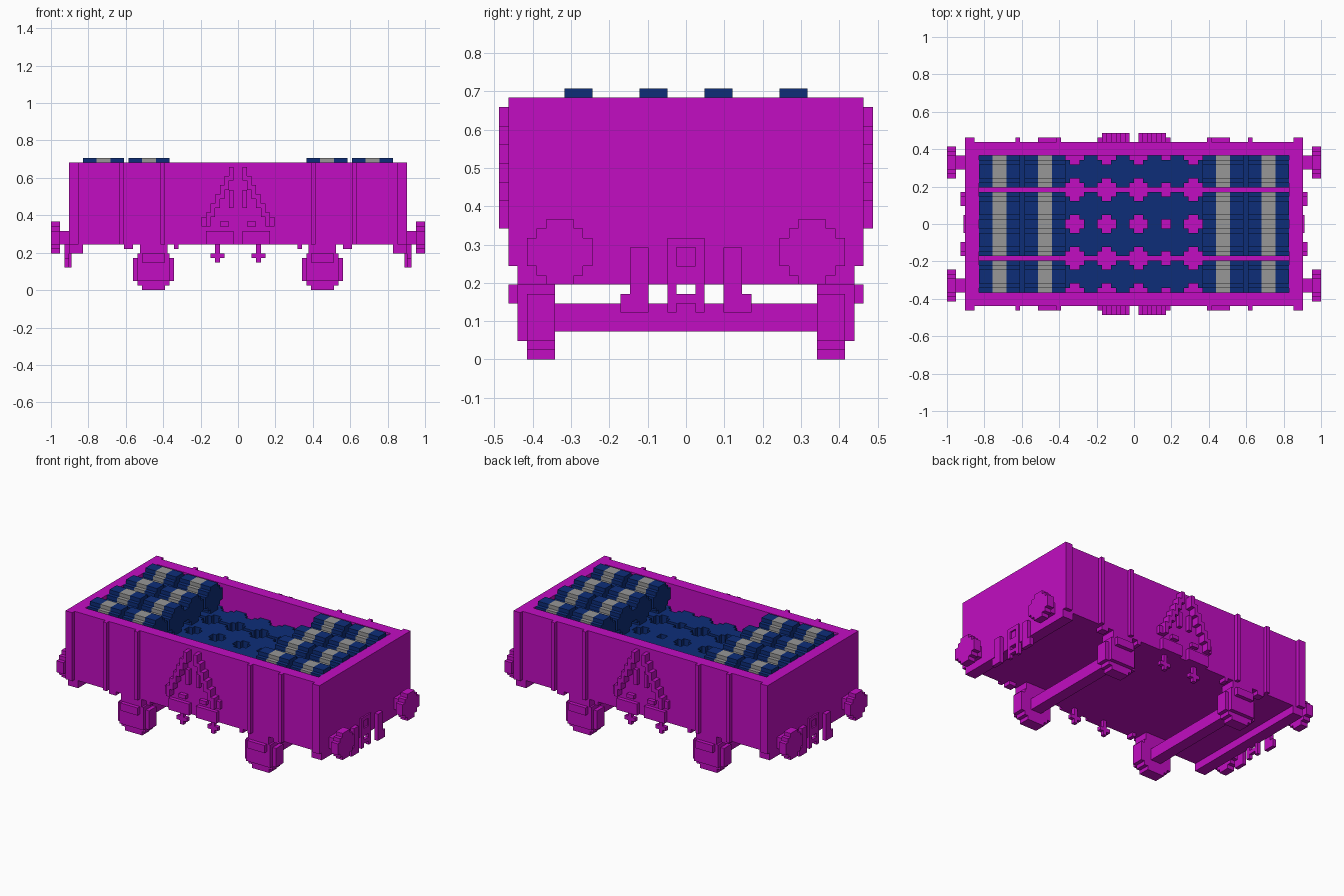
import bpy, bmesh
from mathutils import Matrix, Vector

cube = bpy.data.objects.get("Cube")
if cube:
    bpy.data.objects.remove(cube, do_unlink=True)

V = 2 / 82  # one block


def material(name, rgb):
    m = bpy.data.materials.new(name)
    m.use_nodes = True
    col = (*rgb, 1)
    m.diffuse_color = col
    m.node_tree.nodes["Principled BSDF"].inputs["Base Color"].default_value = col
    return m


MAGENTA = material("magenta", (0.54, 0.004, 0.54))
NAVY = material("navy blue", (0.004, 0.027, 0.19))
GREY = material("band grey", (0.31, 0.31, 0.31))


def add_object(name, mesh, loc=(0, 0, 0)):
    ob = bpy.data.objects.new(name, mesh)
    ob.location = Vector(loc) * V
    bpy.context.collection.objects.link(ob)
    return ob


def boxes(name, spans, mat=MAGENTA):
    """One object from blocks given as (x0, x1, y0, y1, z0, z1)."""
    bm = bmesh.new()
    for x0, x1, y0, y1, z0, z1 in spans:
        size = Matrix.Diagonal((abs(x1 - x0), abs(y1 - y0), abs(z1 - z0), 1))
        mid = Matrix.Translation(((x0 + x1) / 2, (y0 + y1) / 2, (z0 + z1) / 2))
        bmesh.ops.create_cube(bm, size=1, matrix=mid @ size)
    bm.transform(Matrix.Scale(V, 4))
    mesh = bpy.data.meshes.new(name)
    bm.to_mesh(mesh)
    bm.free()
    mesh.materials.append(mat)
    return add_object(name, mesh)


def flip(spans, sx, sy):
    return [(a * sx, b * sx, c * sy, d * sy, e, f) for a, b, c, d, e, f in spans]


def round_mesh(name, rows, cuts, axis, mats, banded=False):
    """Stepped round section of the given row widths, extruded through cuts."""
    n = len(rows)
    right = []
    for i, w in enumerate(rows):
        for y in (i, i + 1):
            p = (w / 2, y - n / 2)
            # drop points lying in the middle of a straight edge
            if len(right) > 1 and right[-1][0] == right[-2][0] == p[0]:
                right.pop()
            if not right or right[-1] != p:
                right.append(p)
    outline = right + [(-x, y) for x, y in reversed(right)]
    bm = bmesh.new()
    rings = [[bm.verts.new((x, y, c)) for x, y in outline] for c in cuts]
    bm.faces.new(rings[0][::-1])
    bm.faces.new(rings[-1])
    k = len(outline)
    for s in range(len(cuts) - 1):
        for i in range(k):
            j = (i + 1) % k
            f = bm.faces.new((rings[s][i], rings[s][j], rings[s + 1][j], rings[s + 1][i]))
            f.material_index = int(banded and s == 1)
    turn = {"X": Matrix.Rotation(1.570796, 4, "Y"),
            "Y": Matrix.Rotation(-1.570796, 4, "X"), "Z": Matrix.Identity(4)}[axis]
    bm.transform(Matrix.Scale(V, 4) @ turn)
    bmesh.ops.recalc_face_normals(bm, faces=bm.faces)
    mesh = bpy.data.meshes.new(name)
    bm.to_mesh(mesh)
    bm.free()
    for m in mats:
        mesh.materials.append(m)
    return mesh


SMALL = [3, 5, 7, 7, 7, 5, 3]
LARGE = [5, 7, 9, 9, 9, 9, 9, 7, 5]
SIGNS = (-1, 1)

# Wagon body: floor, walls, end beams
boxes("floor", [(-34, 34, -15, 15, 10, 13)])
for s in SIGNS:
    side = "left" if s > 0 else "right"
    boxes("side_wall_" + ("back" if s > 0 else "front"),
          flip([(-37, 37, 15, 18, 10, 28)], 1, s))
    boxes("end_wall_" + side, flip([(34, 37, -15, 15, 10, 28)], s, 1))
    boxes("end_beam_" + side, flip([(34, 37, -18, 18, 8, 10)], s, 1))

# Parts repeated at each quarter of the wagon
wheel = round_mesh("wheel", LARGE, (-1.5, 1.5), "Y", [MAGENTA])
buffer_plate = round_mesh("buffer_plate", SMALL, (-1, 1), "X", [MAGENTA])
for sx in SIGNS:
    for sy in SIGNS:
        boxes("wall_posts", flip([(35, 37, 18, 19, 10, 28), (25, 26, 18, 19, 10, 28),
                                  (16, 17, 18, 19, 10, 28)], sx, sy))
        add_object("wheel", wheel, (18.5 * sx, 15.5 * sy, 4.5))
        boxes("axle_box", flip([(15, 22, 17, 18, 2, 8), (16, 21, 18, 19, 6, 8),
                                (15.5, 21.5, 14, 18, 8, 10), (13, 14, 16, 18, 9, 10),
                                (23, 25, 16, 18, 9, 10)], sx, sy))
        boxes("step_hanger", flip([(4, 5, 16, 17, 6, 10), (3, 6, 16, 17, 7, 8)], sx, sy))
        add_object("buffer_plate", buffer_plate, (40 * sx, 13.5 * sy, 11.5))
        boxes("buffer_stem", flip([(37, 39, 12, 15, 10, 13)], sx, sy))
        boxes("end_hook", flip([(37, 38, 4, 6, 5, 12), (37, 38, 6, 7, 5, 7)], sx, sy))
        # stepped diagonal brace with its foot
        brace = [(1, 7, 18, 19, 10, 13), (7, 8, 18, 19, 14, 16), (1, 2, 18, 19, 18, 22),
                 (2, 4, 18, 19, 14, 15)]
        brace += [(6 - i, 7 - i, 18, 20, 14 + 2 * i, 17 + 2 * i) for i in range(6)]
        boxes("side_brace", flip(brace, sx, sy))

# Axles and end couplings
for s in SIGNS:
    boxes("axle", flip([(17, 20, -14, 14, 3, 6)], s, 1))
    boxes("coupling", flip([(36.5, 37.4, -2, -1, 5, 13), (36.5, 37.4, 1, 2, 5, 13),
                            (36.5, 37.4, -1, 1, 6, 7), (36.5, 37.4, -1, 1, 8, 10),
                            (36.5, 37.4, -1, 1, 12, 13)], s, 1))

# Barrels: an upright layer, with lying stacks at both ends
cuts = (-4.5, -1.5, 1.5, 4.5)
upright = round_mesh("upright_barrel", SMALL, cuts, "Z", [NAVY, GREY], True)
lying = round_mesh("lying_barrel", SMALL, cuts, "X", [NAVY, GREY], True)
columns = [-30.5 + 7 * i for i in range(6)] + [9.5 + 7 * i for i in range(4)]
for y in (-11.5, -3.5, 3.5, 11.5):
    for x in columns:
        add_object("upright_barrel", upright, (x, y, 17.5))
    for x in (-29.5, -19.5, 19.5, 29.5):
        add_object("lying_barrel", lying, (x, y, 25.5))
